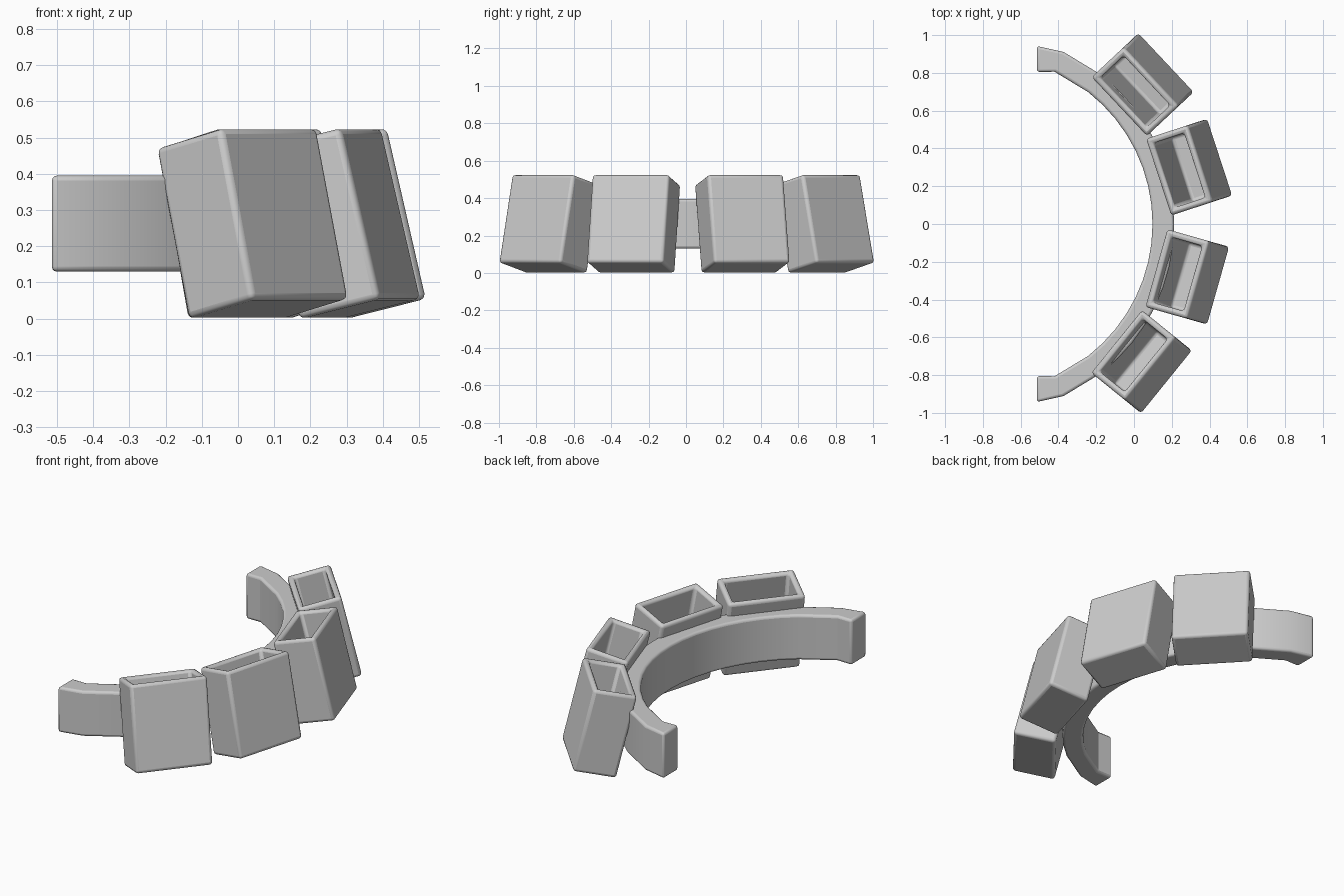
import bpy, bmesh
from math import radians, sin, cos
from mathutils import Matrix, Vector

if "Cube" in bpy.data.objects:
    bpy.data.objects.remove(bpy.data.objects["Cube"])


def finish(bm, name, width):
    bmesh.ops.recalc_face_normals(bm, faces=bm.faces)
    mesh = bpy.data.meshes.new(name)
    bm.to_mesh(mesh)
    bm.free()
    obj = bpy.data.objects.new(name, mesh)
    bpy.context.collection.objects.link(obj)
    bev = obj.modifiers.new("Rounded edges", 'BEVEL')
    bev.width = width
    bev.segments = 3
    bev.limit_method = 'ANGLE'
    bev.angle_limit = radians(45)
    bpy.ops.object.select_all(action='DESELECT')
    obj.select_set(True)
    bpy.context.view_layer.objects.active = obj
    bpy.ops.object.shade_smooth_by_angle(angle=radians(32))
    return obj


# Curved band: rectangular section swept round an arc, with straight end tabs
def make_band():
    centre_x, r_in, r_out, z0, z1 = -0.788, 0.886, 1.001, 0.13, 0.395
    angles = [-65.5] + [-52 + 6.5 * i for i in range(17)] + [65.5]
    pairs = [((-0.514, -0.805), (-0.514, -0.942))]
    for a in angles:
        c, s = cos(radians(a)), sin(radians(a))
        pairs.append(((centre_x + r_in * c, r_in * s),
                      (centre_x + r_out * c, r_out * s)))
    pairs.append(((-0.514, 0.805), (-0.514, 0.942)))
    bm = bmesh.new()
    rings = [[bm.verts.new((*p, z)) for p, z in
              ((i, z0), (o, z0), (o, z1), (i, z1))] for i, o in pairs]
    for a, b in zip(rings, rings[1:]):
        for k in range(4):
            bm.faces.new((a[k], a[(k + 1) % 4], b[(k + 1) % 4], b[k]))
    bm.faces.new(rings[0])
    bm.faces.new(rings[-1])
    finish(bm, "curved_band", 0.014)


# Open-topped box, leaning inward at the top
def make_box(name, x, y, heading):
    depth, width, height, wall, tilt = 0.24, 0.427, 0.485, 0.048, 13.5
    bm = bmesh.new()
    bmesh.ops.create_cube(bm, size=1, matrix=Matrix.Diagonal((depth, width, height, 1)))
    bm.faces.ensure_lookup_table()
    top = max(bm.faces, key=lambda f: f.calc_center_median().z)
    bmesh.ops.inset_region(bm, faces=[top], thickness=wall)
    res = bmesh.ops.extrude_discrete_faces(bm, faces=[top])
    bmesh.ops.translate(bm, verts=res['faces'][0].verts,
                        vec=Vector((0, 0, -(height - 0.06))))
    obj = finish(bm, name, 0.018)
    obj.matrix_world = (Matrix.Translation((x, y, 0.2625))
                        @ Matrix.Rotation(radians(heading), 4, 'Z')
                        @ Matrix.Rotation(radians(-tilt), 4, 'Y'))


make_band()
for n, spec in enumerate([(0.046, 0.738, 43.2), (0.292, 0.301, 18.1),
                          (0.282, -0.280, -15.8), (0.040, -0.729, -39.0)], 1):
    make_box(f"open_box_{n}", *spec)
